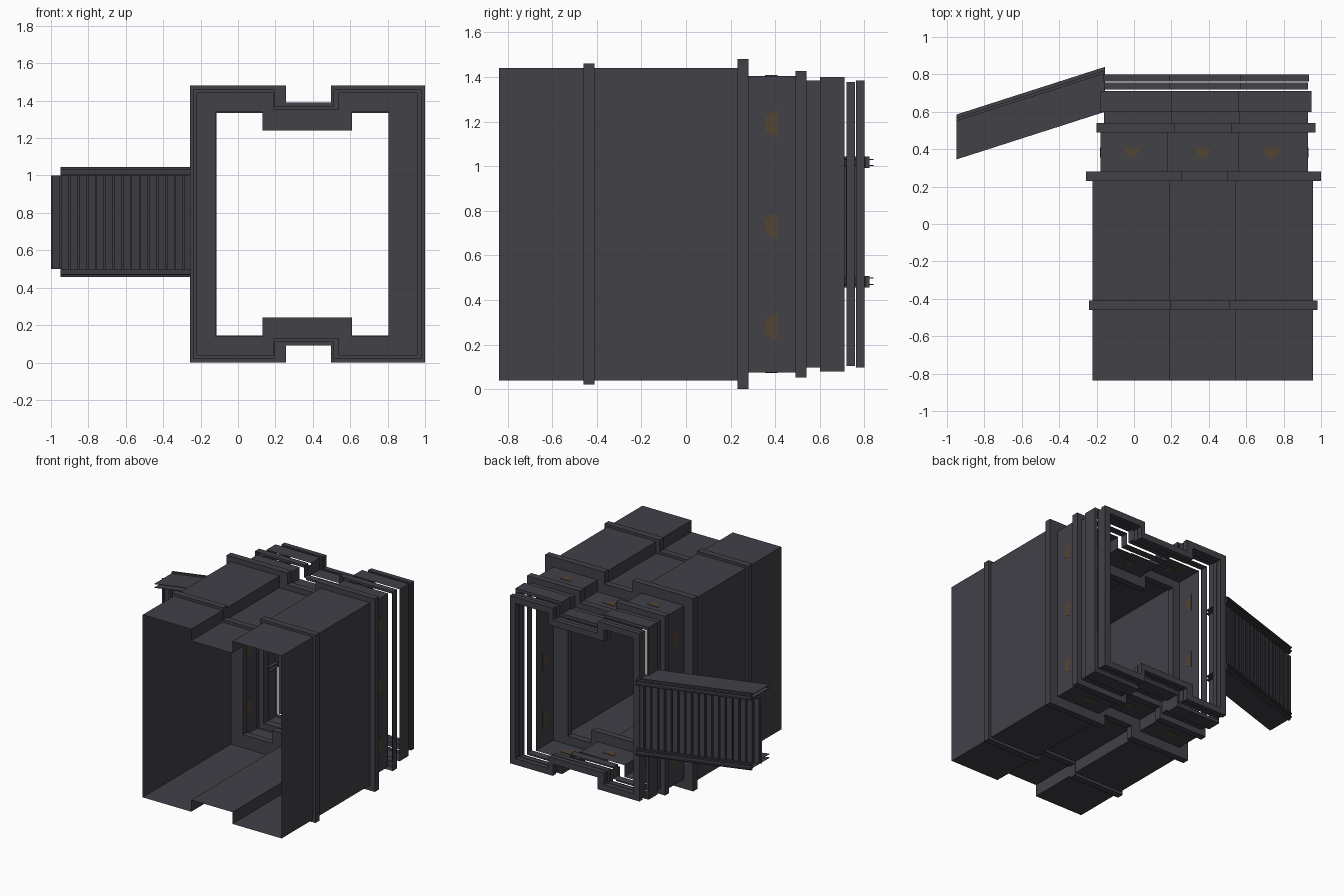
import bpy, bmesh

if "Cube" in bpy.data.objects:
    bpy.data.objects.remove(bpy.data.objects["Cube"])

def material(name, rgb):
    m = bpy.data.materials.new(name)
    m.diffuse_color = (*rgb, 1)
    m.use_nodes = True
    m.node_tree.nodes["Principled BSDF"].inputs["Base Color"].default_value = m.diffuse_color
    return m

DARK = material("dark_grey_metal", (0.052, 0.052, 0.064))
BROWN = material("brown_marking", (0.085, 0.058, 0.032))
MID = 0.74   # mirror height of the sleeve

def make(name, bm, mat):
    bmesh.ops.recalc_face_normals(bm, faces=bm.faces)
    me = bpy.data.meshes.new(name)
    bm.to_mesh(me)
    bm.free()
    me.materials.append(mat)
    ob = bpy.data.objects.new(name, me)
    bpy.context.collection.objects.link(ob)
    return ob

def profile(x0, x1, half, n0, n1, d=0.09):
    """Rectangle with a notch in its top and bottom side."""
    top = [(x0, half), (n0, half), (n0, half - d), (n1, half - d), (n1, half), (x1, half)]
    return [(x, MID + z) for x, z in top] + [(x, MID - z) for x, z in reversed(top)]

def loft(name, sections, closed=False):
    """Skin a list of (profile, y) loops; closed joins the last to the first."""
    bm = bmesh.new()
    loops = [[bm.verts.new((x, y, z)) for x, z in p] for p, y in sections]
    pairs = list(zip(loops, loops[1:]))
    if closed:
        pairs.append((loops[-1], loops[0]))
    for a, b in pairs:
        for i in range(len(a)):
            j = (i + 1) % len(a)
            bm.faces.new((a[i], a[j], b[j], b[i]))
    return make(name, bm, DARK)

def ring(name, outer, inner, y0, y1):
    return loft(name, [(outer, y0), (outer, y1), (inner, y1), (inner, y0)], True)

# Sleeve cross sections
main = profile(-0.222, 0.957, 0.70, 0.19, 0.54)
front_rim = profile(-0.257, 1.0, 0.74, 0.257, 0.497)
mid_rim = profile(-0.24, 0.98, 0.72, 0.195, 0.51)
opening = profile(-0.12, 0.805, 0.60, 0.13, 0.61, 0.10)
neck = profile(-0.18, 0.93, 0.665, 0.18, 0.555)
collar = profile(-0.20, 0.97, 0.687, 0.217, 0.52)
small = profile(-0.16, 0.93, 0.643, 0.20, 0.565)
large = profile(-0.18, 0.95, 0.66, 0.20, 0.555)
frame_a = profile(-0.16, 0.93, 0.636, 0.19, 0.57)
frame_b = profile(-0.165, 0.935, 0.643, 0.19, 0.57)
frame_in = profile(-0.115, 0.885, 0.595, 0.135, 0.605)

# Main tunnel with end plate, and its two raised rims
loft("main_tunnel", [(main, -0.838), (main, -0.435), (main, 0.25), (opening, 0.25)])
ring("middle_rim", mid_rim, main, -0.46, -0.41)
ring("front_rim", front_rim, opening, 0.23, 0.28)

# Neck and open-fronted sleeves behind it
loft("neck_sleeve", [(neck, 0.28), (neck, 0.49)])
loft("collar_sleeve", [(collar, 0.49), (collar, 0.54), (small, 0.54)])
loft("small_sleeve", [(small, 0.54), (small, 0.60)])
loft("large_sleeve", [(large, 0.60), (large, 0.71), (frame_a, 0.71)])

# Two rear frames
ring("inner_rear_frame", frame_a, frame_in, 0.72, 0.757)
ring("outer_rear_frame", frame_b, frame_in, 0.763, 0.80)

# Trapezoid markings, thin plates set through the neck walls
def marking(name, at):
    bm = bmesh.new()
    t = 0.003
    rows = []
    for s in (-t, t):
        pts = [(-0.03, 0.355), (0.03, 0.355), (0.065, 0.41), (-0.065, 0.41)]
        rows.append([bm.verts.new(at(u, y, s)) for u, y in pts])
    bm.faces.new(rows[0])
    bm.faces.new(rows[1])
    for i in range(4):
        j = (i + 1) % 4
        bm.faces.new((rows[0][i], rows[0][j], rows[1][j], rows[1][i]))
    make(name, bm, BROWN)

for side, wall in (("left", -0.18), ("right", 0.93)):
    for k, zc in enumerate((1.19, 0.73, 0.28)):
        marking(f"{side}_marking_{k}", lambda u, y, s: (wall + s, y, zc + u))
for side, sg in (("top", 1), ("bottom", -1)):
    for k, (xc, h) in enumerate(((-0.01, 0.665), (0.368, 0.575), (0.735, 0.665))):
        marking(f"{side}_marking_{k}", lambda u, y, s: (xc + u * 0.75, y, MID + sg * h + s))

# Swung-out door: t runs along it, off is the depth behind its rear edge
def door_point(t, off, z):
    return (-0.155 - 0.795 * t, 0.84 - 0.255 * t + off, z)

def door_bar(name, off0, off1, z0, z1, t0=0.0, t1=1.0):
    bm = bmesh.new()
    bmesh.ops.create_cube(bm, size=1)
    for v in bm.verts:
        v.co = door_point(t1 if v.co.x > 0 else t0, off1 if v.co.y > 0 else off0,
                          z1 if v.co.z > 0 else z0)
    make(name, bm, DARK)

# Rails above and below the slats
for side, sg in (("upper", 1), ("lower", -1)):
    for part, o0, o1, a, b in (("outer_sheet", -0.24, 0, 0.278, 0.282),
                               ("inner_sheet", -0.24, 0, 0.250, 0.254),
                               ("web", -0.035, -0.018, 0.242, 0.294)):
        z0, z1 = sorted((0.75 + sg * a, 0.75 + sg * b))
        door_bar(f"{side}_rail_{part}", o0, o1, z0, z1)

# Grooved slat panel, one folded sheet
bm = bmesh.new()
count, end = 18, 1.063
path = []
for i in range(count):
    t = end * i / count
    w = end / count
    path += [(t, -0.045), (t + w * 0.75, -0.045), (t + w * 0.75, -0.062), (t + w, -0.062)]
cols = [[bm.verts.new(door_point(t, o, z)) for z in (0.5, 1.0)] for t, o in path]
for a, b in zip(cols, cols[1:]):
    bm.faces.new((a[0], b[0], b[1], a[1]))
make("door_slats", bm, DARK)
